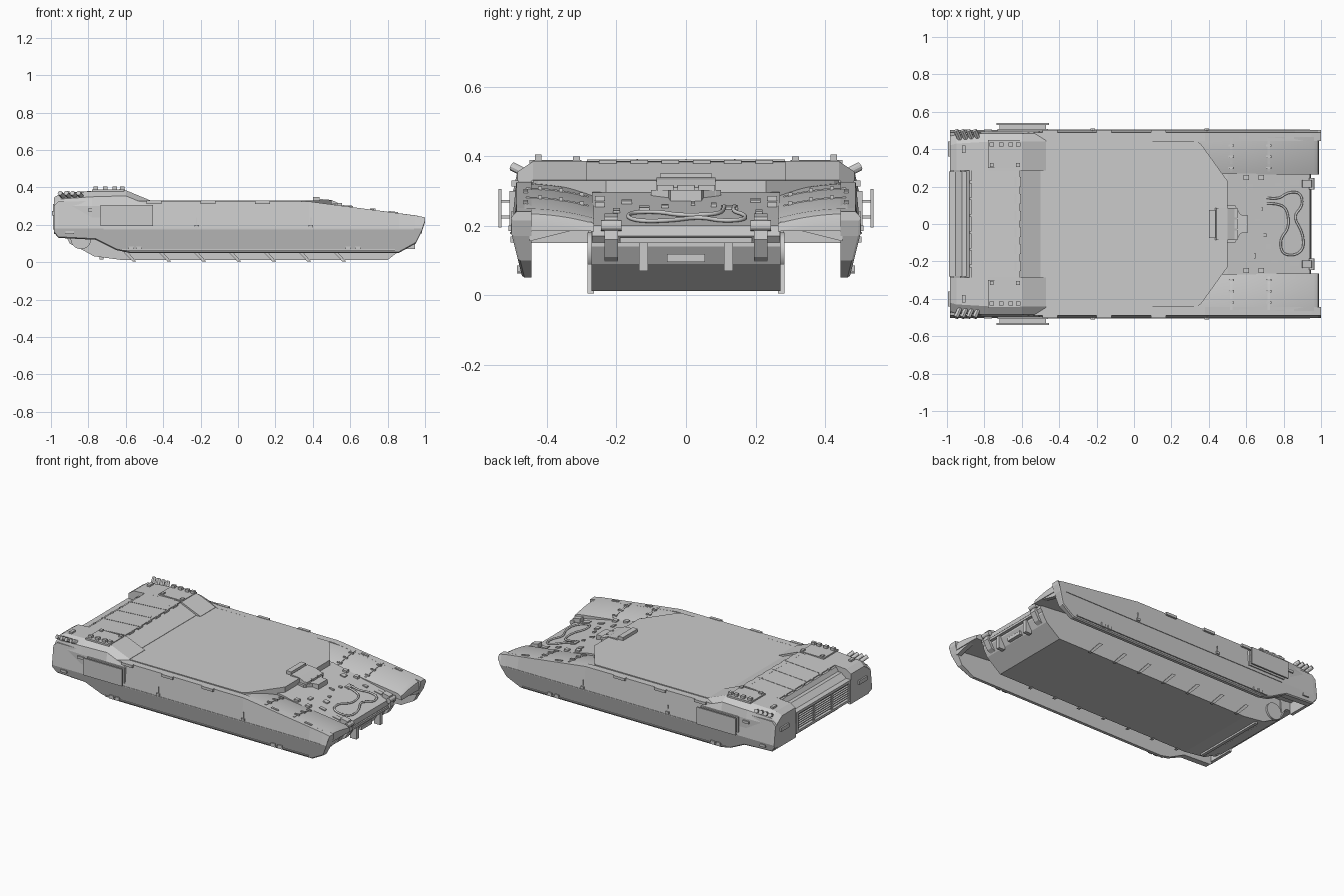
import bpy, math
from mathutils import Vector

def mesh(name, verts, faces, smooth=False):
    m = bpy.data.meshes.new(name)
    m.from_pydata(verts, [], faces)
    o = bpy.data.objects.new(name, m)
    bpy.context.collection.objects.link(o)
    bpy.ops.object.select_all(action='DESELECT')
    o.select_set(True)
    bpy.context.view_layer.objects.active = o
    bpy.ops.object.mode_set(mode='EDIT')
    bpy.ops.mesh.select_all(action='SELECT')
    bpy.ops.mesh.normals_make_consistent(inside=False)
    bpy.ops.object.mode_set(mode='OBJECT')
    if smooth:
        bpy.ops.object.shade_smooth_by_angle(angle=math.radians(30))
    return o

def loft(name, rings, smooth=False):
    n = len(rings[0])
    faces = [tuple(range(n)), tuple(range((len(rings) - 1) * n, len(rings) * n))]
    for r in range(len(rings) - 1):
        for i in range(n):
            j = (i + 1) % n
            faces.append((r*n + i, r*n + j, r*n + n + j, r*n + n + i))
    return mesh(name, [v for ring in rings for v in ring], faces, smooth)

def prism(name, pts, axis, a, b):
    put = {'x': lambda p, t: (t, p[0], p[1]), 'y': lambda p, t: (p[0], t, p[1]),
           'z': lambda p, t: (p[0], p[1], t)}[axis]
    return loft(name, [[put(p, a) for p in pts], [put(p, b) for p in pts]])

def box(name, x0, x1, y0, y1, z0, z1, slope=0.0):
    # slope tilts the box along x, to follow the glacis
    d = slope * (x1 - x0)
    return prism(name, [(x0, z0), (x1, z0 + d), (x1, z1 + d), (x0, z1)], 'y', y0, y1)

def rod(name, p, q, r, n=12):
    p, q = Vector(p), Vector(q)
    rot = (q - p).to_track_quat('Z', 'Y')
    ring = [rot @ Vector((r*math.cos(2*math.pi*i/n), r*math.sin(2*math.pi*i/n), 0)) for i in range(n)]
    return loft(name, [[p + v for v in ring], [q + v for v in ring]], True)

def glacis(x):
    return 0.295 - 0.095 * (x - 0.5) / 0.44

def fender_z(x, y=0.465):
    # fender top, rounded down towards its inner edge
    return 0.322 - max(0, x - 0.4) * 0.13 - 0.028 * max(0, (0.465 - y) / 0.2) ** 2

def skirt_y(z):
    return 0.503 - 0.03 * max(0, 0.18 - z) / 0.12

# Tub with flat belly, running up between the tracks
prism('lower_tub', [(-0.93, 0.25), (-0.93, 0.16), (-0.9, 0.1), (-0.83, 0.065), (-0.77, 0.032), (-0.62, 0.012),
                    (0.8, 0.012), (0.9, 0.09), (0.93, 0.14), (0.93, 0.19), (0.5, 0.25)], 'y', -0.272, 0.272)
box('belly_step', -0.74, -0.72, -0.25, 0.25, 0.014, 0.03)

# Upper hull, deck and glacis
prism('upper_hull', [(-0.93, 0.225), (-0.93, 0.325), (0.35, 0.32), (0.42, 0.3), (0.42, 0.225)], 'y', -0.45, 0.45)
prism('turret_deck', [(-0.62, -0.44), (0.34, -0.44), (0.36, -0.425), (0.5, -0.23), (0.5, 0.23),
                      (0.36, 0.425), (0.34, 0.44), (-0.62, 0.44)], 'z', 0.26, 0.329)
prism('glacis', [(0.3, 0.2), (0.3, 0.31), (0.5, 0.295), (0.94, 0.2), (0.945, 0.17), (0.92, 0.14)],
      'y', -0.27, 0.27)
box('nose_slot', 0.88, 0.925, -0.055, 0.055, 0.095, 0.118)
box('nose_lip', 0.9, 0.95, -0.19, 0.19, 0.15, 0.165)

# Raised engine deck with grille louvres
prism('engine_deck', [(-0.92, 0.3), (-0.88, 0.365), (-0.62, 0.383), (-0.5, 0.331), (-0.5, 0.3)], 'y', -0.3, 0.3)
box('engine_cover', -0.87, -0.61, -0.285, 0.285, 0.368, 0.374, 0.062)
for i in range(6):
    y = -0.225 + 0.09 * i
    box('deck_hinge', -0.64, -0.605, y - 0.025, y + 0.025, 0.378, 0.389)
    box('deck_bolt', -0.88, -0.865, y - 0.008, y + 0.008, 0.365, 0.376)
for y in (-0.14, 0, 0.14):
    box('deck_seam', -0.865, -0.615, y - 0.002, y + 0.002, 0.371, 0.376, 0.062)
prism('rear_plate', [(-0.9, 0.13), (-0.93, 0.17), (-0.97, 0.19), (-0.97, 0.3), (-0.92, 0.34), (-0.88, 0.34)],
      'y', -0.28, 0.28)
for x0, x1, y0, y1, z0, z1 in [(-0.99, -0.95, -0.28, 0.28, 0.295, 0.312), (-0.99, -0.95, -0.28, 0.28, 0.175, 0.19),
                               (-0.99, -0.95, -0.28, -0.26, 0.18, 0.31), (-0.99, -0.95, 0.26, 0.28, 0.18, 0.31),
                               (-0.985, -0.95, -0.1, -0.085, 0.18, 0.31), (-0.985, -0.95, 0.085, 0.1, 0.18, 0.31)]:
    box('grille_frame', x0, x1, y0, y1, z0, z1)
for i in range(7):
    z = 0.2 + 0.0145 * i
    prism('grille_slat', [(-0.984, z), (-0.965, z + 0.006), (-0.965, z + 0.01), (-0.984, z + 0.004)], 'y', -0.26, 0.26)

# Driver hatch and periscopes
prism('driver_hatch', [(0.49, -0.1), (0.54, -0.1), (0.57, -0.05), (0.61, -0.045), (0.61, 0.045), (0.57, 0.05),
                       (0.54, 0.1), (0.49, 0.1)], 'z', 0.26, 0.303)
prism('hatch_hood', [(0.43, 0.325), (0.44, 0.338), (0.5, 0.333), (0.55, 0.31), (0.55, 0.28)], 'y', -0.085, 0.085)
box('periscope_block', 0.4, 0.435, -0.075, 0.075, 0.325, 0.35)
for y in (-0.06, 0, 0.06):
    box('periscope', 0.535, 0.555, y - 0.024, y + 0.024, 0.3, 0.316)

# Hose loop lying on the glacis
c = bpy.data.curves.new('hose', 'CURVE')
c.dimensions = '3D'
c.bevel_depth = 0.006
c.bevel_resolution = 2
s = c.splines.new('NURBS')
path = [(0.71, 0.14), (0.77, 0.13), (0.82, 0.17), (0.89, 0.17), (0.905, 0.1), (0.85, 0.04), (0.9, -0.04),
        (0.91, -0.13), (0.86, -0.17), (0.79, -0.16), (0.78, -0.08), (0.83, -0.02), (0.82, 0.08), (0.77, 0.11), (0.71, 0.11)]
s.points.add(len(path) - 1)
for p, (x, y) in zip(s.points, path):
    p.co = (x, y, glacis(x) + 0.006, 1)
s.use_endpoint_u = True
s.order_u = 3
bpy.context.collection.objects.link(bpy.data.objects.new('hose', c))

# Small fittings on the glacis
for x, y, w, d in [(0.66, 0.02, .03, .012), (0.71, 0.125, .03, .05), (0.72, -0.12, .03, .03), (0.75, -0.2, .04, .02),
                   (0.64, -0.17, .02, .03), (0.62, 0.2, .03, .03), (0.77, 0.21, .03, .02), (0.86, 0.22, .05, .03),
                   (0.68, 0.08, .02, .015), (0.86, -0.21, .05, .03), (0.7, -0.06, .015, .02)]:
    box('glacis_fitting', x - w/2, x + w/2, y - d/2, y + d/2, glacis(x) - 0.01, glacis(x) + 0.01, -0.2)

for s in (-1, 1):
    # Side skirt, lofted along the hull
    rings = []
    for x, zb, zt in [(-0.985, 0.16, 0.3), (-0.96, 0.13, 0.325), (-0.76, 0.12, 0.327), (-0.65, 0.065, 0.327),
                      (-0.58, 0.05, 0.327), (0.38, 0.05, 0.325), (0.86, 0.05, 0.262), (0.95, 0.1, 0.25),
                      (0.985, 0.17, 0.243), (1.0, 0.215, 0.24)]:
        mid = max(0.18, zb + 0.008)
        rings.append([(x, s * y, z) for y, z in [(0.445, zb), (skirt_y(zb) - 0.006, zb), (skirt_y(zb + 0.006), zb + 0.006),
                      (skirt_y(mid), mid), (0.488, zt), (0.445, zt)]])
    loft('side_skirt', rings)
    box('skirt_ledge', -0.62, 0.84, s * 0.47, s * 0.482, 0.064, 0.07)
    box('skirt_crease', -0.72, 0.94, s * 0.49, s * 0.506, 0.176, 0.181)
    for x in (-0.22, 0.39):
        box('skirt_joint', x - 0.002, x + 0.002, s * 0.47, s * 0.504, 0.18, 0.24)
        box('skirt_clip', x - 0.012, x + 0.012, s * 0.49, s * 0.51, 0.185, 0.2)
    for x in (-0.57, -0.53, 0.59, 0.64):
        box('skirt_step', x - 0.015, x + 0.015, s * 0.46, s * 0.486, 0.062, 0.085)
    for x in (-0.45, -0.16, 0.13):
        box('skirt_hinge', x - 0.04, x + 0.04, s * 0.482, s * 0.502, 0.312, 0.329)

    # Rounded front fender with end lip and straps
    rings = []
    for x, dz in [(0.32, 0), (0.42, 0), (0.6, 0), (0.96, 0), (0.985, -0.012), (0.99, -0.035)]:
        arc = [(0.265 + 0.2 * t / 8, fender_z(x, 0.265 + 0.2 * t / 8) + dz) for t in range(9)]
        zb = 0.225 - 0.03 * max(0, x - 0.42) / 0.57
        if x > 0.95:
            zb = 0.185
        rings.append([(x, s * y, z) for y, z in [(0.265, zb)] + arc + [(0.465, zb)]])
    loft('front_fender', rings, True)
    prism('fender_lip', [(s * 0.27, 0.2), (s * 0.27, 0.21), (s * 0.45, 0.22), (s * 0.45, 0.155)], 'x', 0.955, 0.985)
    for x in (0.52, 0.72):
        ys = [0.28, 0.32, 0.36, 0.4, 0.46]
        prism('fender_strap', [(s * y, fender_z(x, y) + 0.003) for y in ys] +
              [(s * y, fender_z(x, y) - 0.01) for y in reversed(ys)], 'x', x - 0.006, x + 0.006)
        for y in (0.3, 0.36, 0.42):
            z = fender_z(x, y)
            box('strap_lug', x - 0.015, x + 0.015, s * (y - 0.006), s * (y + 0.006), z - 0.01, z + 0.008)
    for x in (0.59, 0.83):
        box('fender_handle', x - 0.025, x + 0.025, s * 0.455, s * 0.468, fender_z(x) - 0.01, fender_z(x) + 0.008, -0.12)

    # Raised rear corner box
    rings = [[(x, s * y, z) for y, z in [(0.285, 0.225), (0.285, zt), (0.44 - i, zt), (0.485 - i, zt - 0.03),
             (0.497 - i, 0.3), (0.497 - i, 0.225)]]
             for x, zt, i in [(-0.985, 0.345, 0.02), (-0.95, 0.368, 0.01), (-0.78, 0.38, 0), (-0.6, 0.385, 0), (-0.47, 0.331, 0)]]
    loft('rear_corner', rings)
    box('corner_hatch', -0.78, -0.61, s * 0.3, s * 0.45, 0.378, 0.389)
    for x in (-0.76, -0.71, -0.66, -0.62):
        box('hatch_lug', x - 0.012, x + 0.012, s * 0.415, s * 0.435, 0.385, 0.405)
    for x in (-0.76, -0.62):
        box('hatch_lug', x - 0.01, x + 0.01, s * 0.305, s * 0.325, 0.385, 0.398)
    box('corner_tab', -0.92, -0.9, s * 0.38, s * 0.42, 0.365, 0.382)
    box('rear_light', -0.995, -0.97, s * 0.36, s * 0.44, 0.25, 0.275)
    box('rear_flap', -0.985, -0.965, s * 0.28, s * 0.47, 0.15, 0.24)
    for x, z in ((-0.78, 0.28), (-0.9, 0.16)):
        box('side_latch', x - 0.022, x + 0.022, s * 0.49, s * 0.505, z - 0.008, z + 0.008)

    # Smoke dischargers
    for i in range(4):
        x = -0.93 + 0.033 * i
        rod('smoke_tube', (x, s * 0.45, 0.345), (x - 0.022, s * 0.5, 0.37), 0.013)

    # Stand-off side plate
    box('side_plate', -0.735, -0.455, s * 0.53, s * 0.54, 0.195, 0.305)
    box('side_plate_base', -0.73, -0.46, s * 0.49, s * 0.508, 0.2, 0.3)
    for z in (0.225, 0.27):
        box('plate_spacer', -0.72, -0.47, s * 0.5, s * 0.535, z - 0.004, z + 0.004)

    # Slanted suspension brackets along the tub
    for i in range(7):
        x = -0.6 + 0.187 * i
        prism('suspension_bracket', [(x - 0.045, 0.09), (x + 0.035, 0.005), (x + 0.055, 0.005), (x - 0.02, 0.09)],
              'y', s * 0.265, s * 0.284)

    # Nose tow hooks, final drives and lamps
    prism('tow_bracket', [(0.89, 0.09), (0.93, 0.11), (0.96, 0.16), (0.95, 0.225), (0.9, 0.235)], 'y', s * 0.195, s * 0.235)
    rod('tow_eye', (0.95, s * 0.185, 0.2), (0.95, s * 0.245, 0.2), 0.016)
    box('nose_hook', 0.9, 0.945, s * 0.11, s * 0.135, 0.07, 0.15)
    rod('rear_drive', (-0.84, s * 0.26, 0.125), (-0.84, s * 0.284, 0.125), 0.055, 20)
    for x in (0.6, 0.68):
        box('lamp', x - 0.015, x + 0.015, s * 0.235, s * 0.262, glacis(x) - 0.01, glacis(x) + 0.012)
